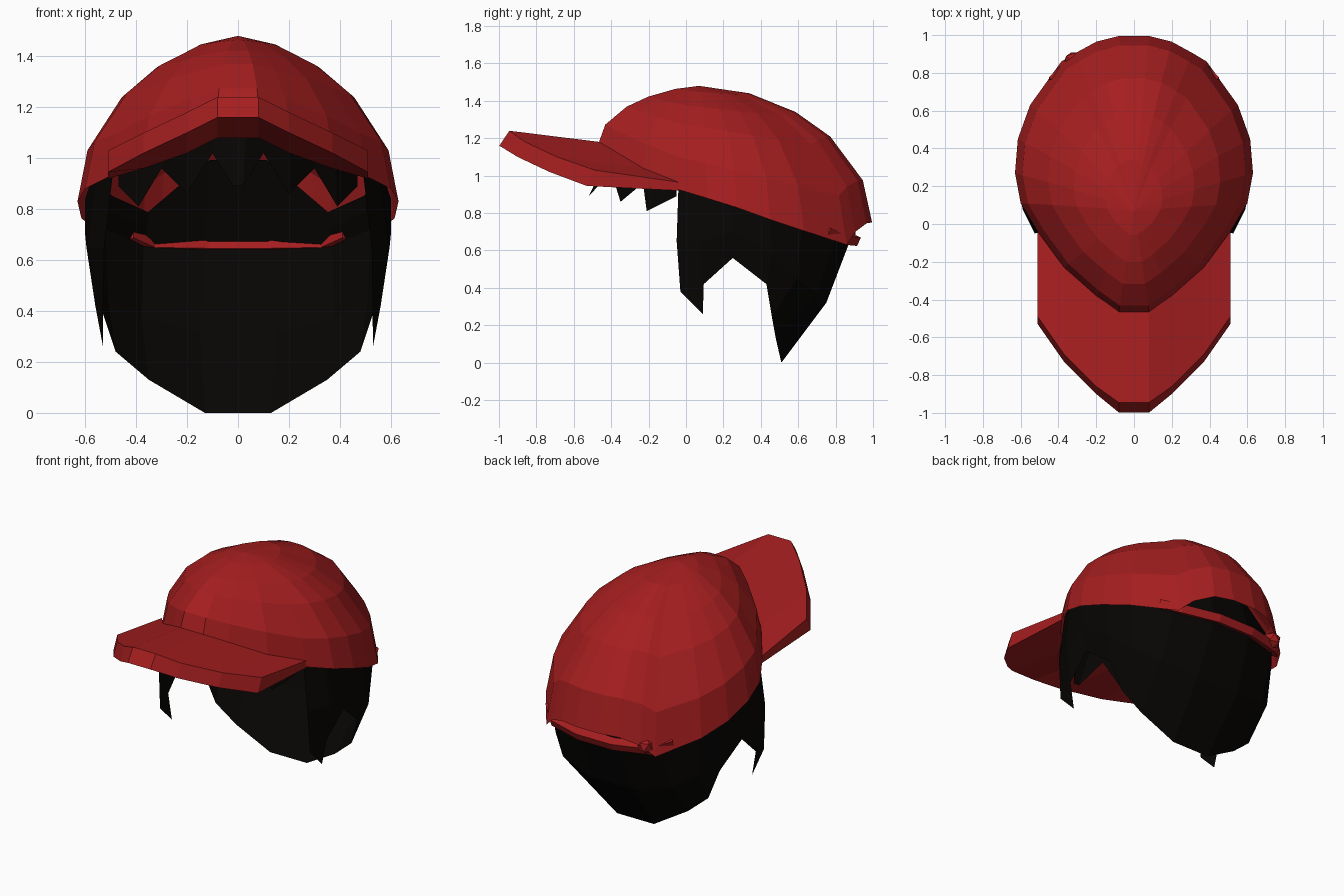
import bpy, bmesh
from math import sin, cos, radians


def material(name, rgb):
    m = bpy.data.materials.new(name)
    m.diffuse_color = (*rgb, 1)
    return m


RED = material("red_cloth", (0.38, 0.013, 0.014))
BLACK = material("black_hair", (0.002, 0.0015, 0.001))


def loft(name, rows, mat, ring=False, caps=False, thick=0):
    """Skin equal-length rows of points; ring closes every row."""
    bm = bmesh.new()
    vs = [[bm.verts.new(p) for p in row] for row in rows]
    n = len(rows[0])
    for a, b in zip(vs, vs[1:]):
        for i in range(n if ring else n - 1):
            j = (i + 1) % n
            bm.faces.new((a[i], a[j], b[j], b[i]))
    if caps:
        bm.faces.new(vs[0])
        bm.faces.new(vs[-1])
    bmesh.ops.remove_doubles(bm, verts=bm.verts, dist=0.0005)
    bmesh.ops.recalc_face_normals(bm, faces=bm.faces)
    me = bpy.data.meshes.new(name)
    bm.to_mesh(me)
    bm.free()
    ob = bpy.data.objects.new(name, me)
    bpy.context.collection.objects.link(ob)
    me.materials.append(mat)
    if thick:
        s = ob.modifiers.new("thickness", 'SOLIDIFY')
        s.thickness = thick
        s.offset = 0
    return ob


def both(half):
    """Half row on +x followed by its mirror image in reverse."""
    return half + [(-x, y, z) for x, y, z in reversed(half)]


def dome(p, deg, shrink=1.0):
    """Point on the arc that rises from rim point p to the crown."""
    c = cos(radians(deg)) if deg < 90 else 0
    s = sin(radians(deg))
    cx = c ** 1.28 * shrink
    cy = c ** (1.28 if p[1] < 0.07 else 1.1) * shrink
    return (p[0] * cx, 0.07 + (p[1] - 0.07) * cy, p[2] + (1.48 - p[2]) * s)


# Cap crown: slanted rim, raised at the back for the strap opening
rim = [(0.08, -0.465, 1.18), (0.20, -0.38, 1.12), (0.37, -0.23, 1.03),
       (0.51, -0.04, 0.925), (0.60, 0.11, 0.88), (0.63, 0.27, 0.83),
       (0.615, 0.45, 0.765), (0.55, 0.63, 0.705), (0.385, 0.86, 0.63),
       (0.31, 0.905, 0.70), (0.20, 0.965, 0.745), (0.08, 0.995, 0.75)]
loft("cap_crown", [[dome(p, t) for p in both(rim)]
                   for t in (0, 18, 39, 54, 71, 90)], RED, ring=True)

# Visor: columns of inner bottom, inner top, outer top, outer bottom
visor = [[(0.08, -0.46, 1.08), (0.08, -0.46, 1.18), (0.08, -0.945, 1.24), (0.08, -0.998, 1.16)],
         [(0.20, -0.37, 1.02), (0.20, -0.38, 1.13), (0.20, -0.86, 1.18), (0.20, -0.90, 1.10)],
         [(0.37, -0.22, 0.96), (0.37, -0.23, 1.04), (0.37, -0.69, 1.10), (0.37, -0.73, 1.02)],
         [(0.51, -0.04, 0.92), (0.51, -0.04, 0.965), (0.51, -0.49, 1.03), (0.51, -0.53, 0.945)]]
mirrored = [[(-x, y, z) for x, y, z in col] for col in reversed(visor)]
loft("visor", mirrored + visor, RED, ring=True, caps=True)

# Back strap and its buckle
strap = [(0.43, 0.74, 0.68), (0.34, 0.83, 0.64), (0.12, 0.89, 0.635)]
loft("back_strap", [both(strap), both([(x, y + 0.02, z + 0.045) for x, y, z in strap])],
     RED, thick=0.055)
bpy.ops.mesh.primitive_ico_sphere_add(subdivisions=1, radius=0.055,
                                      location=(-0.32, 0.86, 0.69))
bpy.context.object.name = "strap_buckle"
bpy.context.object.data.materials.append(RED)

# Hair shell: (rise under the cap, top, middle, bottom) from temple to nape
hair = [(8, (0.49, -0.04, 0.95), (0.525, -0.05, 0.65), (0.53, -0.03, 0.38)),
        (10, (0.56, 0.08, 0.90), (0.59, 0.08, 0.65), (0.53, 0.09, 0.26)),
        (10, (0.565, 0.10, 0.89), (0.595, 0.11, 0.65), (0.56, 0.095, 0.42)),
        (12, (0.60, 0.25, 0.84), (0.60, 0.25, 0.70), (0.57, 0.25, 0.56)),
        (12, (0.59, 0.45, 0.77), (0.575, 0.46, 0.58), (0.54, 0.43, 0.42)),
        (10, (0.52, 0.62, 0.72), (0.51, 0.59, 0.45), (0.48, 0.46, 0.24)),
        (9, (0.37, 0.80, 0.66), (0.38, 0.70, 0.37), (0.35, 0.48, 0.13)),
        (24, (0.13, 0.88, 0.66), (0.15, 0.75, 0.32), (0.13, 0.51, 0.0))]
rows = [both([dome(h[1], h[0] * k, 0.97) for h in hair]) for k in (1, 0.5)]
rows += [both([h[i] for h in hair]) for i in (1, 2, 3)]
loft("hair", rows, BLACK)

# Fringe: jagged strands hanging under the visor
top = [(0.47, -0.05, 0.97), (0.38, -0.16, 0.99), (0.30, -0.26, 1.02),
       (0.20, -0.34, 1.05), (0.10, -0.40, 1.09), (0.03, -0.42, 1.10)]
tips = [(0.47, -0.05, 0.89), (0.39, -0.21, 0.81), (0.30, -0.23, 0.96),
        (0.20, -0.35, 0.86), (0.10, -0.40, 1.02), (0.02, -0.52, 0.89)]
loft("fringe", [both(top), both(tips)], BLACK)
